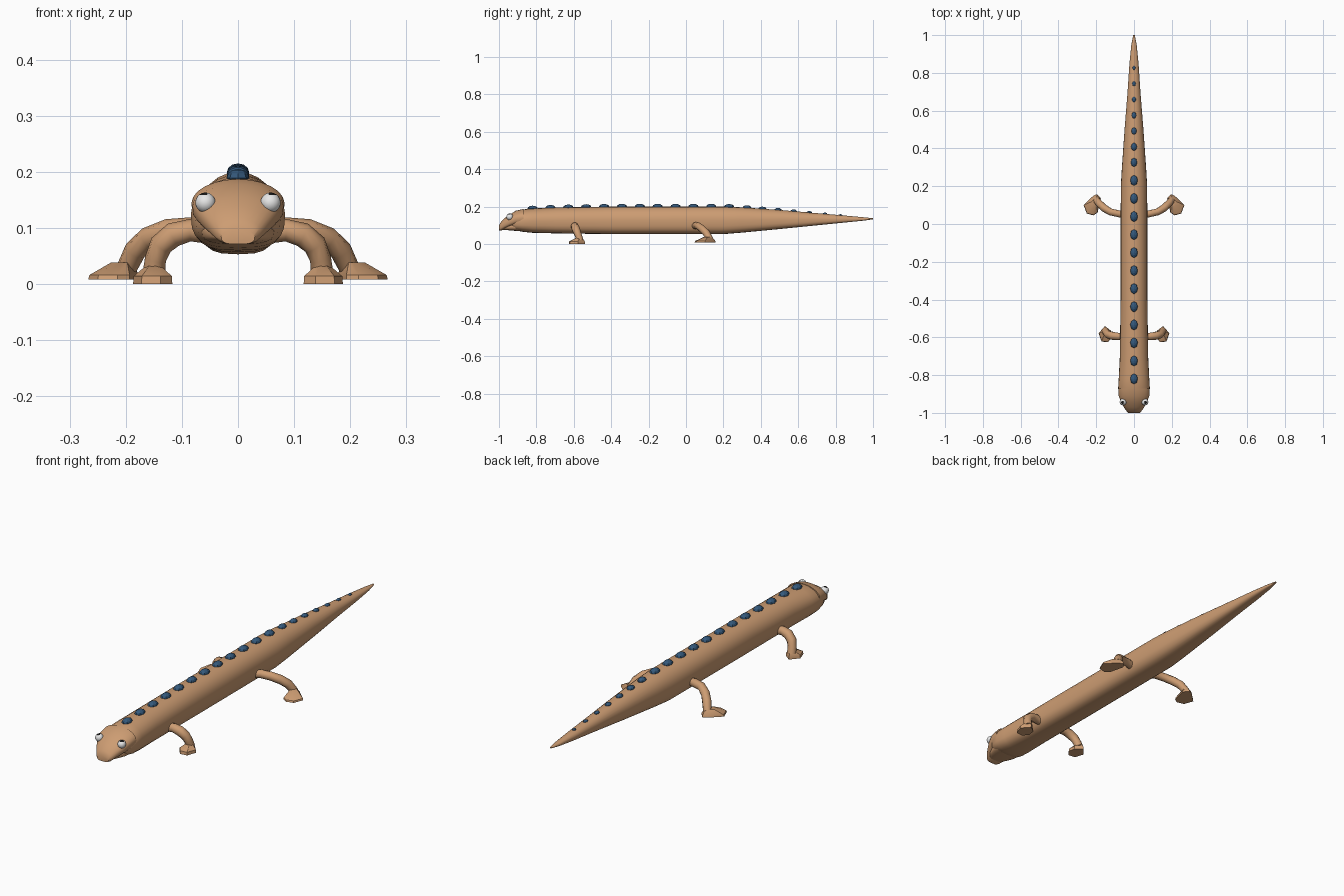
import bpy, bmesh, math
from mathutils import Vector

if "Cube" in bpy.data.objects:
    bpy.data.objects.remove(bpy.data.objects["Cube"])


def material(name, rgb):
    m = bpy.data.materials.new(name)
    m.diffuse_color = (*rgb, 1)
    m.use_nodes = True
    m.node_tree.nodes["Principled BSDF"].inputs["Base Color"].default_value = m.diffuse_color
    return m


TAN = material("tan skin", (0.61, 0.335, 0.17))
BLUE = material("blue scales", (0.035, 0.1, 0.2))
WHITE = material("eye white", (0.8, 0.8, 0.8))
BLACK = material("pupil black", (0.01, 0.01, 0.01))


def finish(bm, name, mats, smooth=None, mirror=False):
    bmesh.ops.recalc_face_normals(bm, faces=bm.faces)
    me = bpy.data.meshes.new(name)
    bm.to_mesh(me)
    bm.free()
    ob = bpy.data.objects.new(name, me)
    bpy.context.collection.objects.link(ob)
    for m in mats:
        me.materials.append(m)
    if mirror:
        ob.modifiers.new("mirror", 'MIRROR').use_mirror_merge = False
    if smooth:
        bpy.ops.object.select_all(action='DESELECT')
        ob.select_set(True)
        bpy.context.view_layer.objects.active = ob
        bpy.ops.object.shade_smooth_by_angle(angle=math.radians(smooth))
    return ob


def skin(bm, rings):
    """Join rings of points into a closed, capped surface."""
    loops = [[bm.verts.new(p) for p in r] for r in rings]
    n = len(loops[0])
    for a, b in zip(loops, loops[1:]):
        for i in range(n):
            j = (i + 1) % n
            bm.faces.new((a[i], a[j], b[j], b[i]))
    bm.faces.new(loops[0])
    bm.faces.new(loops[-1])


def section(y, hw, zb, zt, n=24, flat=0.65):
    """Rounded cross-section, flatter underneath than on top."""
    mid, h = (zb + zt) / 2, (zt - zb) / 2
    pts = []
    for i in range(n):
        c, s = math.cos(math.tau * i / n), math.sin(math.tau * i / n)
        e = 1 if s >= 0 else flat
        pts.append((hw * math.copysign(abs(c) ** e, c), y,
                    mid + h * math.copysign(abs(s) ** e, s)))
    return pts


def trunk(name, rows):
    bm = bmesh.new()
    skin(bm, [section(*r) for r in rows])
    return finish(bm, name, [TAN], 40)


# long body with tapering tail
BODY = [(-0.93, 0.062, 0.085, 0.15), (-0.91, 0.076, 0.072, 0.17),
        (-0.87, 0.084, 0.065, 0.185), (-0.82, 0.081, 0.06, 0.19),
        (-0.7, 0.075, 0.057, 0.195), (-0.4, 0.071, 0.053, 0.2),
        (0.2, 0.07, 0.053, 0.2), (0.3, 0.064, 0.061, 0.196),
        (0.5, 0.05, 0.08, 0.182), (0.7, 0.034, 0.1, 0.165),
        (0.85, 0.024, 0.115, 0.152), (0.95, 0.014, 0.125, 0.143),
        (1.0, 0.004, 0.132, 0.138)]
trunk("body_and_tail", BODY)

# upper head with hooked snout, and the recessed lower jaw
trunk("upper_head", [(-1.0, 0.03, 0.071, 0.1), (-0.99, 0.04, 0.071, 0.117),
                     (-0.97, 0.054, 0.08, 0.138), (-0.945, 0.068, 0.09, 0.156),
                     (-0.91, 0.081, 0.1, 0.178), (-0.87, 0.083, 0.1, 0.187)])
trunk("lower_jaw", [(-0.978, 0.034, 0.076, 0.1), (-0.955, 0.05, 0.074, 0.11),
                    (-0.92, 0.064, 0.071, 0.12), (-0.87, 0.07, 0.068, 0.13)])


def back_height(y):
    for a, b in zip(BODY, BODY[1:]):
        if a[0] <= y <= b[0]:
            return a[3] + (b[3] - a[3]) * (y - a[0]) / (b[0] - a[0])


# row of scales along the spine, shrinking down the tail
bm = bmesh.new()
for i in range(19):
    y = -0.82 + 0.0955 * i if i < 13 else 0.325 + 0.0835 * (i - 12)
    k = 1 if i < 12 else 0.85 - 0.075 * (i - 12)
    new = bmesh.ops.create_uvsphere(bm, u_segments=8, v_segments=6, radius=1)
    for v in new["verts"]:
        v.co = Vector((v.co.x * 0.02 * k, v.co.y * 0.028 * k,
                       v.co.z * 0.016 * k)) + Vector((0, y, back_height(y) - 0.001))
finish(bm, "spine_scales", [BLUE])

# eyes with a small pupil facing upward
bm = bmesh.new()
bmesh.ops.create_uvsphere(bm, u_segments=20, v_segments=14, radius=0.018)
look = Vector((0.2, -0.2, 0.95)).normalized()
for f in bm.faces:
    f.material_index = 1 if f.calc_center_median().normalized().dot(look) > 0.9 else 0
bmesh.ops.translate(bm, vec=(0.058, -0.942, 0.145), verts=bm.verts)
finish(bm, "eyes", [WHITE, BLACK], 40, True)


def leg(name, path, radii, n=10):
    """Curved limb swept along a path."""
    pts = [Vector(p) for p in path]
    rings = []
    for i, p in enumerate(pts):
        d = (pts[min(i + 1, len(pts) - 1)] - pts[max(i - 1, 0)]).normalized()
        u = d.cross(Vector((0, 1, 0))).normalized()
        w = d.cross(u)
        rings.append([p + radii[i] * (u * math.cos(math.tau * k / n)
                                      + w * math.sin(math.tau * k / n)) for k in range(n)])
    bm = bmesh.new()
    skin(bm, rings)
    finish(bm, name, [TAN], 40, True)


def foot(name, outline, ankle, z0, z1, z2):
    """Flat sole sloping up to the ankle."""
    a = Vector(ankle)
    rings = []
    for z, k in ((z0, 1), (z1, 0.97), (z2, 0.4)):
        rings.append([(*(a + (Vector(p) - a) * k), z) for p in outline])
    bm = bmesh.new()
    skin(bm, rings)
    finish(bm, name, [TAN], 30, True)


leg("front_legs", [(0.045, -0.595, 0.09), (0.085, -0.595, 0.096), (0.115, -0.592, 0.088),
                   (0.137, -0.585, 0.07), (0.147, -0.575, 0.045), (0.15, -0.567, 0.018)],
    [0.019, 0.02, 0.022, 0.021, 0.019, 0.02])
foot("front_feet", [(0.122, -0.565), (0.154, -0.54), (0.187, -0.578), (0.172, -0.622),
                    (0.138, -0.626), (0.117, -0.6)], (0.15, -0.566), 0.0, 0.014, 0.032)

leg("hind_legs", [(0.04, 0.045, 0.095), (0.085, 0.055, 0.1), (0.125, 0.064, 0.097),
                  (0.16, 0.085, 0.082), (0.183, 0.108, 0.06), (0.2, 0.128, 0.025)],
    [0.019, 0.019, 0.019, 0.02, 0.02, 0.018])
foot("hind_feet", [(0.175, 0.135), (0.195, 0.158), (0.215, 0.15), (0.267, 0.1),
                   (0.25, 0.055), (0.215, 0.046), (0.193, 0.06)],
     (0.2, 0.128), 0.008, 0.016, 0.038)
